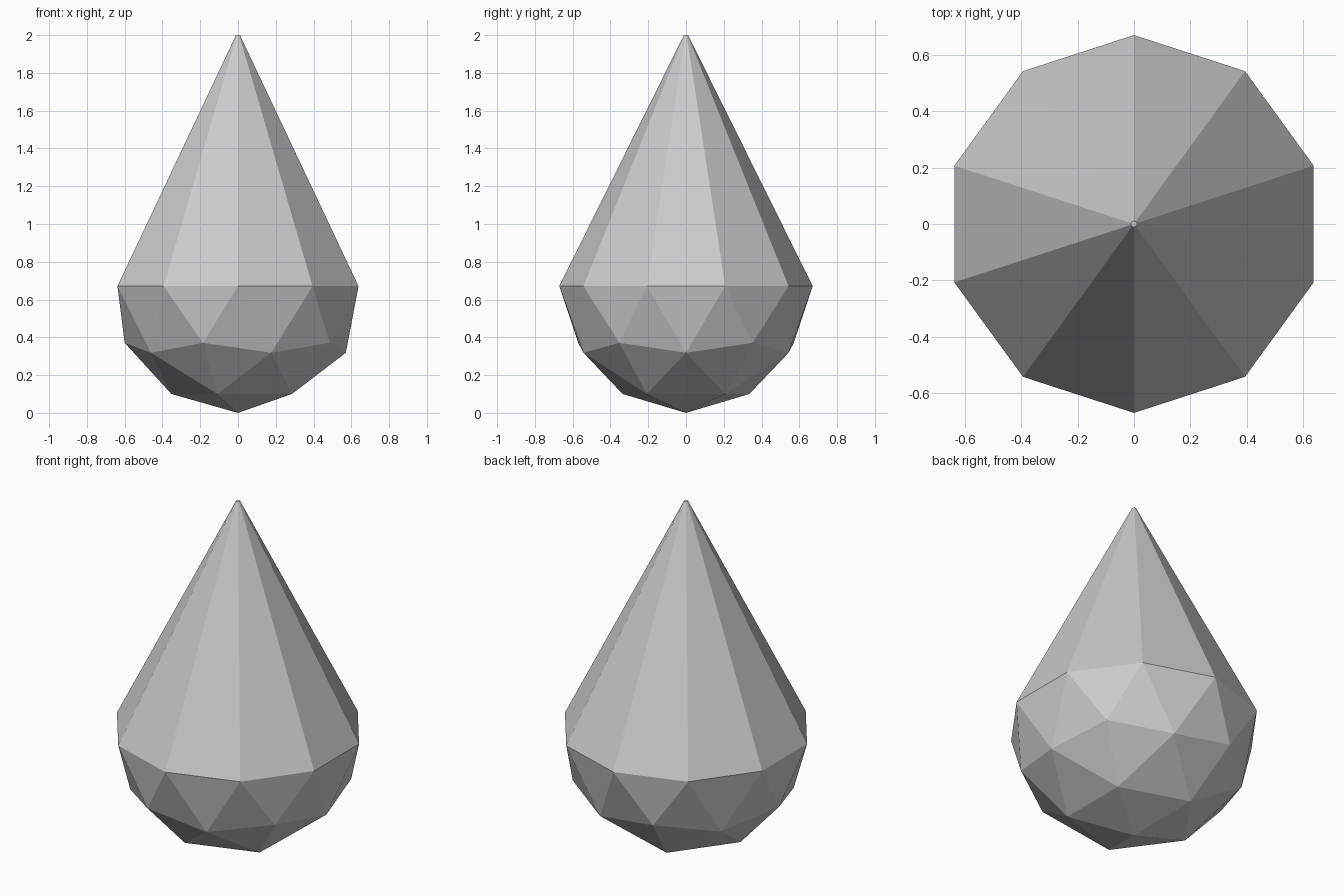
import bpy, bmesh
from mathutils import Vector

if "Cube" in bpy.data.objects:
    bpy.data.objects.remove(bpy.data.objects["Cube"])

R = 0.671        # radius of the rounded bottom
TIP = 0.011      # radius of the small flat tip
HEIGHT = 2.0

bm = bmesh.new()

# Faceted bowl: lower half of an icosphere
bmesh.ops.create_icosphere(bm, subdivisions=2, radius=R)
bmesh.ops.delete(bm, geom=[v for v in bm.verts if v.co.z > 0.01], context='VERTS')
bmesh.ops.translate(bm, verts=bm.verts, vec=Vector((0, 0, R)))

# Tapered top: extrude the ten-sided rim up to the tip
rim = [e for e in bm.edges if e.is_boundary]
ext = bmesh.ops.extrude_edge_only(bm, edges=rim)["geom"]
for v in [g for g in ext if isinstance(g, bmesh.types.BMVert)]:
    v.co = Vector((v.co.x * TIP / R, v.co.y * TIP / R, HEIGHT))

# Flat cap on the tip
bmesh.ops.holes_fill(bm, edges=[e for e in bm.edges if e.is_boundary], sides=0)
bmesh.ops.recalc_face_normals(bm, faces=bm.faces)

mesh = bpy.data.meshes.new("drop")
bm.to_mesh(mesh)
bm.free()
bpy.context.collection.objects.link(bpy.data.objects.new("drop", mesh))
